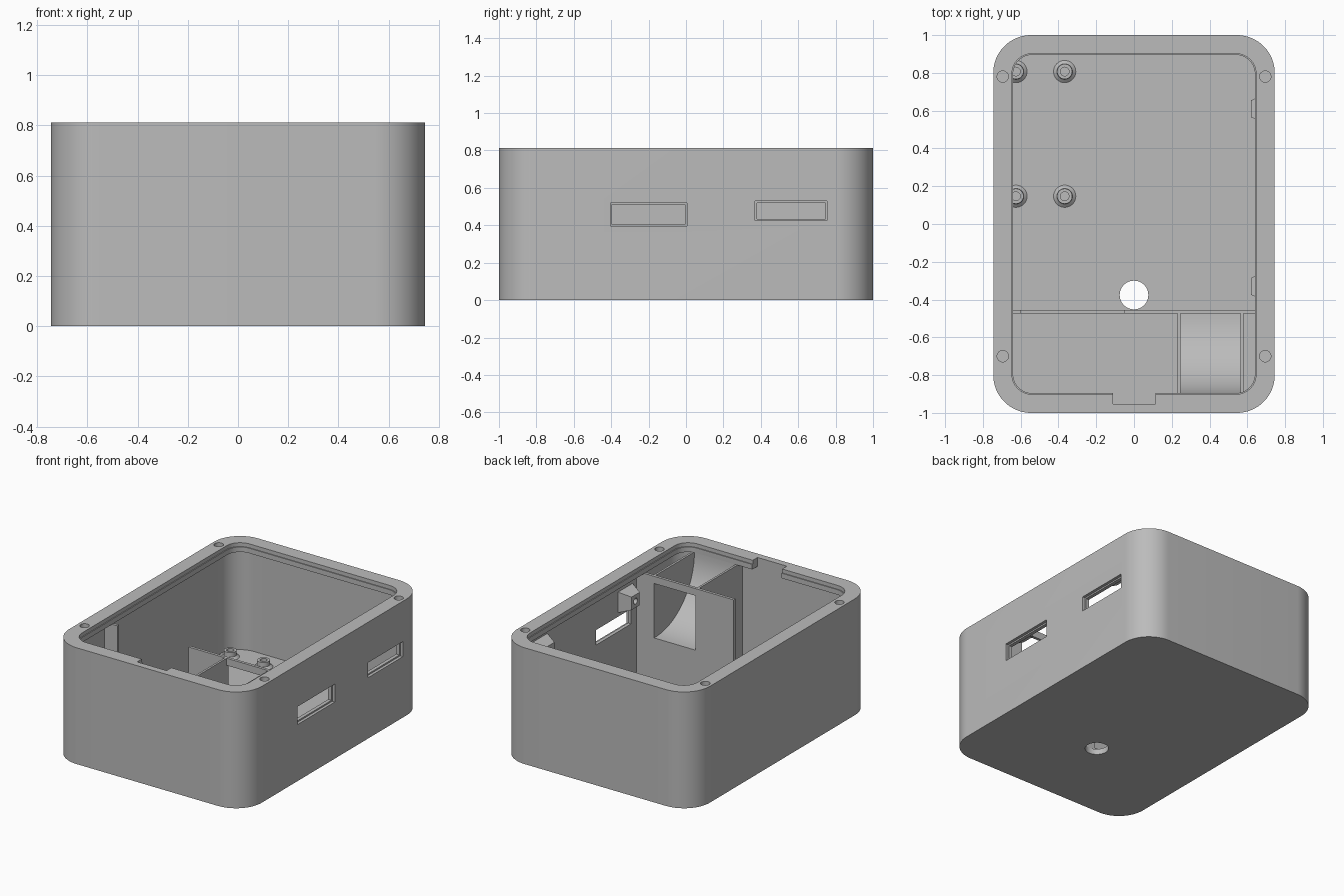
import bpy, bmesh, math
from mathutils import Matrix, Vector

cube = bpy.data.objects.get("Cube")
if cube:
    bpy.data.objects.remove(cube, do_unlink=True)

grey = bpy.data.materials.new("plain_grey")
grey.use_nodes = True
grey.diffuse_color = (0.5, 0.5, 0.5, 1)
grey.node_tree.nodes["Principled BSDF"].inputs["Base Color"].default_value = (0.5, 0.5, 0.5, 1)


def finish(name, bm):
    bmesh.ops.recalc_face_normals(bm, faces=bm.faces[:])
    mesh = bpy.data.meshes.new(name)
    bm.to_mesh(mesh)
    bm.free()
    mesh.materials.append(grey)
    ob = bpy.data.objects.new(name, mesh)
    bpy.context.collection.objects.link(ob)
    return ob


def extrude(name, points, direction):
    """Closed outline of 3D points pushed along a vector."""
    bm = bmesh.new()
    face = bm.faces.new([bm.verts.new(p) for p in points])
    ext = bmesh.ops.extrude_face_region(bm, geom=[face])
    moved = [v for v in ext["geom"] if isinstance(v, bmesh.types.BMVert)]
    bmesh.ops.translate(bm, verts=moved, vec=Vector(direction))
    return finish(name, bm)


def box(name, x0, x1, y0, y1, z0, z1):
    return extrude(name, [(x0, y0, z0), (x1, y0, z0), (x1, y1, z0), (x0, y1, z0)],
                   (0, 0, z1 - z0))


def rounded(name, hx, hy, r, z0, z1, steps=16):
    pts = []
    for i, (sx, sy) in enumerate([(1, 1), (-1, 1), (-1, -1), (1, -1)]):
        for k in range(steps + 1):
            a = (i + k / steps) * math.pi / 2
            pts.append((sx * (hx - r) + r * math.cos(a), sy * (hy - r) + r * math.sin(a), z0))
    return extrude(name, pts, (0, 0, z1 - z0))


def cone(name, x, y, z0, z1, r0, r1, axis="Z"):
    bm = bmesh.new()
    bmesh.ops.create_cone(bm, cap_ends=True, segments=32, radius1=r0, radius2=r1, depth=z1 - z0)
    bmesh.ops.translate(bm, verts=bm.verts[:], vec=(x, y, (z0 + z1) / 2))
    return finish(name, bm)


def cut(ob, cutters):
    for c in cutters:
        m = ob.modifiers.new("cut", "BOOLEAN")
        m.operation, m.solver, m.object = "DIFFERENCE", "EXACT", c
        bpy.context.view_layer.objects.active = ob
        bpy.ops.object.modifier_apply(modifier=m.name)
        bpy.data.objects.remove(c, do_unlink=True)
    return ob


def smooth(ob):
    bpy.ops.object.select_all(action="DESELECT")
    ob.select_set(True)
    bpy.context.view_layer.objects.active = ob
    bpy.ops.object.shade_smooth_by_angle(angle=math.radians(30))


WALL_X, WALL_Y, FLOOR, LIP = 0.70, 0.954, 0.04, 0.75

# Case: thin walls, floor and an overhanging lip with a stepped opening
case = rounded("case", 0.745, 1.0, 0.2, 0, 0.812)
cutters = [
    rounded("cavity", WALL_X, WALL_Y, 0.155, FLOOR, LIP),
    rounded("opening", 0.64, 0.895, 0.1, 0.7, 0.85),
    rounded("opening_step", 0.646, 0.901, 0.105, 0.785, 0.86),
    box("lip_notch", -0.112, 0.115, -0.953, -0.8, 0.7, 0.87),
    cone("floor_hole", 0, -0.376, -0.1, 0.1, 0.076, 0.076),
]
# Side windows, each with a slightly wider outer recess
for y0, y1, z0, z1 in [(-0.405, 0.005, 0.395, 0.52), (0.37, 0.755, 0.425, 0.53)]:
    cutters.append(box("window_recess", 0.725, 0.8, y0, y1, z0, z1))
    cutters.append(box("window", 0.66, 0.79, y0 + 0.01, y1 - 0.01, z0 + 0.01, z1 - 0.01))
# Screw holes in the lip
for x in (-0.695, 0.695):
    for y in (-0.7, 0.78):
        cutters.append(cone("screw_hole", x, y, 0.765, 0.85, 0.03, 0.03))
smooth(cut(case, cutters))

# Cross partition: tall on the left, open in the middle, stub on the right
partition = box("partition_wall", -0.05, WALL_X + 0.01, -0.475, -0.455, FLOOR - 0.01, LIP)
cut(partition, [box("chute_window", 0.245, 0.565, -0.6, -0.4, 0.32, 0.70)])
box("partition_stub", -WALL_X - 0.01, -0.6, -0.475, -0.455, FLOOR - 0.01, LIP)
box("partition_sill", -0.6, -0.05, -0.475, -0.455, FLOOR - 0.01, 0.06)

# Chute: two side walls and a curved ramp down to the partition window
for name, x in [("chute_right_wall", 0.23), ("chute_left_wall", 0.565)]:
    box(name, x, x + 0.015, -WALL_Y - 0.01, -0.47, FLOOR - 0.01, LIP)


def ramp_arc(radius):
    arc = []
    for k in range(25):
        a = math.pi / 2 * k / 24
        arc.append((0.24, -0.47 - radius * math.sin(a), LIP - radius * math.cos(a)))
    return arc


smooth(extrude("chute_ramp", ramp_arc(0.43) + ramp_arc(0.45)[::-1], (0.33, 0, 0)))

# Board standoffs with flared feet and pilot holes
for i, x in enumerate((-0.625, -0.367)):
    for j, y in enumerate((0.147, 0.807)):
        tag = f"{i + 1}_{j + 1}"
        post = cone("standoff_" + tag, x, y, FLOOR - 0.005, 0.085, 0.042, 0.04)
        smooth(cut(post, [cone("pilot", x, y, 0.05, 0.1, 0.023, 0.023)]))
        smooth(cone("standoff_foot_" + tag, x, y, FLOOR - 0.005, 0.055, 0.065, 0.041))

# Tapered mounting lugs above the side windows, each with a screw hole
for name, yc, zc in [("front_lug", -0.33, 0.61), ("back_lug", 0.61, 0.62)]:
    bm = bmesh.new()
    bmesh.ops.create_cube(bm, size=1)
    for v in bm.verts:
        nose = v.co.x < 0
        v.co.y = yc + math.copysign(0.045 if nose else 0.085, v.co.y)
        v.co.z = zc + math.copysign(0.045 if nose else 0.075, v.co.z)
        v.co.x = 0.62 if nose else WALL_X + 0.01
    lug = finish(name, bm)
    hole = cone("lug_hole", 0, 0, -0.05, 0.05, 0.02, 0.02)
    hole.data.transform(Matrix.Translation((0.61, yc, zc)) @ Matrix.Rotation(math.pi / 2, 4, "Y"))
    smooth(cut(lug, [hole]))
